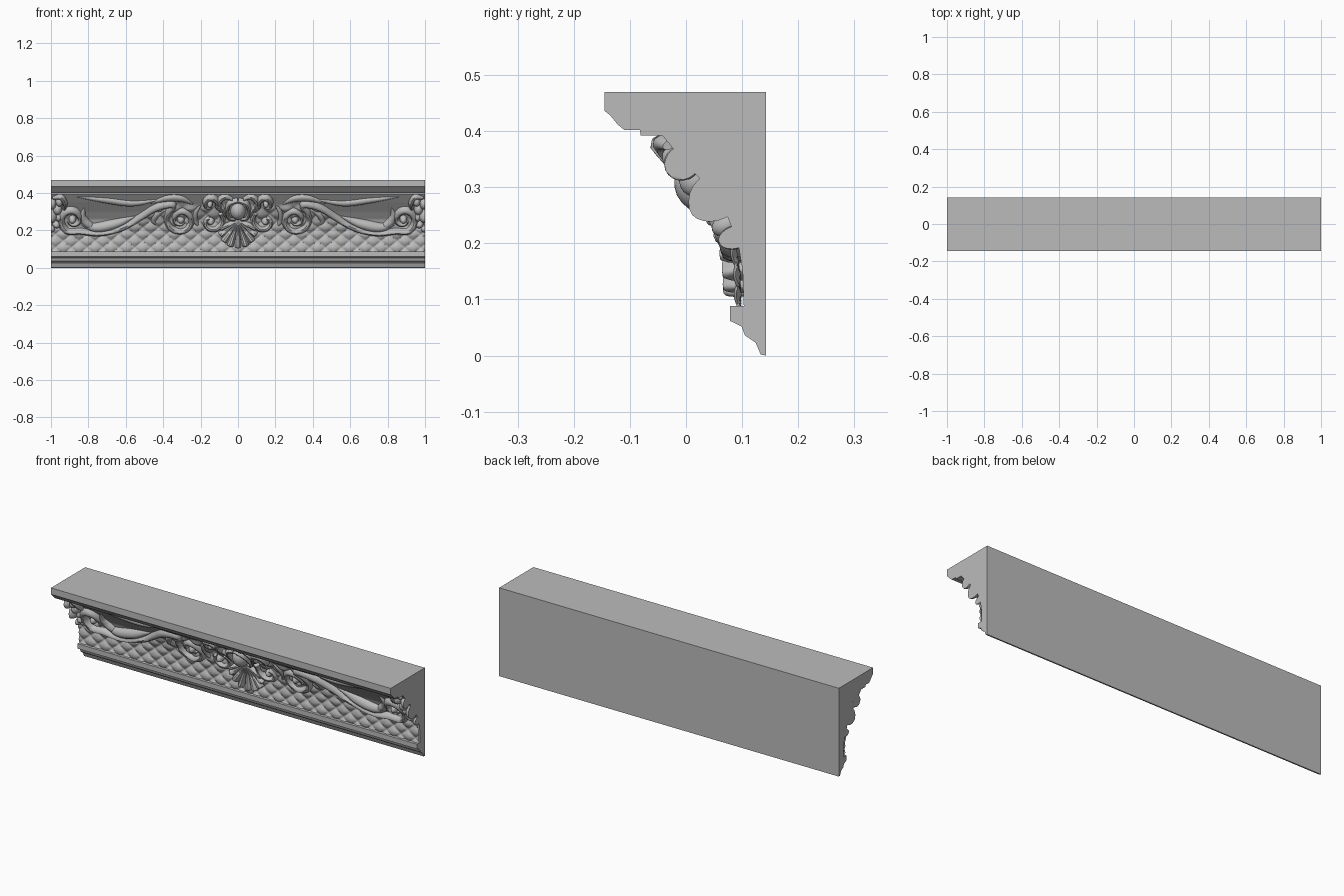
import bpy, bmesh, math
from mathutils import Vector

cube = bpy.data.objects.get("Cube")
if cube:
    bpy.data.objects.remove(cube)

plaster = bpy.data.materials.new("grey plaster")
plaster.use_nodes = True
GREY = (0.5, 0.5, 0.5, 1)
plaster.diffuse_color = GREY
plaster.node_tree.nodes["Principled BSDF"].inputs["Base Color"].default_value = GREY

# Cove section behind the ornament, as (y, z)
COVE = [(0.1, 0.088), (0.098, 0.15), (0.09, 0.2), (0.066, 0.26),
        (0.035, 0.3), (-0.01, 0.35), (-0.045, 0.392)]


def interp(points, t):
    """Smooth curve through points at parameter t in 0..1."""
    s = min(max(t, 0), 0.99999) * (len(points) - 1)
    i, f = int(s), s - int(s)
    a, b, c, d = (Vector(points[min(max(i + k, 0), len(points) - 1)]) for k in (-1, 0, 1, 2))
    return b + (c - a) * (f / 2) + (2 * a - 5 * b + 4 * c - d) * (f * f / 2) \
        + (3 * b - a - 3 * c + d) * (f ** 3 / 2)


def cove_y(z):
    z = min(max(z, COVE[0][1]), COVE[-1][1])
    for (y0, z0), (y1, z1) in zip(COVE, COVE[1:]):
        if z <= z1:
            return y0 + (y1 - y0) * (z - z0) / (z1 - z0)
    return COVE[-1][0]


def on_cove(x, z, h):
    """Place a point at height h above the cove surface."""
    slope = (cove_y(z + 0.03) - cove_y(z - 0.03)) / 0.06
    n = Vector((-1, slope)).normalized()
    return (max(-1, min(1, x)), cove_y(z) + n.x * h, min(z + n.y * h, 0.395))


def finish(name, bm, mirror=False, angle=50):
    bmesh.ops.recalc_face_normals(bm, faces=bm.faces[:])
    mesh = bpy.data.meshes.new(name)
    bm.to_mesh(mesh)
    bm.free()
    mesh.materials.append(plaster)
    ob = bpy.data.objects.new(name, mesh)
    bpy.context.scene.collection.objects.link(ob)
    bpy.ops.object.select_all(action='DESELECT')
    ob.select_set(True)
    bpy.context.view_layer.objects.active = ob
    bpy.ops.object.shade_smooth_by_angle(angle=math.radians(angle))
    if mirror:
        ob.modifiers.new("Mirror", 'MIRROR').use_mirror_merge = False
    return ob


def sweep(bm, path, radii, lift=1.5, steps=60, sides=10, base=0.0):
    """Tapering relief strand following an (x, z) path over the cove."""
    rings = []
    for i in range(steps + 1):
        t = i / steps
        p = interp(path, t)
        d = (interp(path, t + 0.01) - interp(path, t - 0.01)).normalized()
        r = max(interp([(v, 0) for v in radii], t).x, 0.001)
        ring = []
        for k in range(sides):
            a = 2 * math.pi * k / sides
            w = r * math.cos(a)
            ring.append(bm.verts.new(on_cove(p.x - d.y * w, p.y + d.x * w,
                                             base + r * lift * math.sin(a))))
        rings.append(ring)
    for a, b in zip(rings, rings[1:]):
        for k in range(sides):
            j = (k + 1) % sides
            bm.faces.new((a[k], a[j], b[j], b[k]))
    bm.faces.new(rings[0])
    bm.faces.new(rings[-1])


def spiral(cx, cz, r0, r1, a0, a1, n=16):
    pts = []
    for i in range(n + 1):
        t = i / n
        a, r = math.radians(a0 + (a1 - a0) * t), r0 + (r1 - r0) * t
        pts.append((cx + r * math.cos(a), cz + r * math.sin(a)))
    return pts


def boss(bm, x, z, rx, rz, h):
    """Rounded bead sitting on the cove."""
    made = bmesh.ops.create_uvsphere(bm, u_segments=16, v_segments=10, radius=1)
    for v in made["verts"]:
        v.co = on_cove(x + v.co.x * rx, z + v.co.y * rz, v.co.z * h)


# Moulding body: cornice, recessed cove and stepped foot
section = [(0.143, 0), (0.143, 0.47), (-0.145, 0.47), (-0.145, 0.436), (-0.135, 0.428),
           (-0.122, 0.412), (-0.11, 0.402), (-0.082, 0.402), (-0.081, 0.392)]
section += [(y + 0.003, z) for y, z in reversed(COVE)]
section += [(0.078, 0.088), (0.078, 0.062), (0.099, 0.052), (0.105, 0.036),
            (0.124, 0.023), (0.133, 0.002)]
bm = bmesh.new()
end = bm.faces.new([bm.verts.new((-1, y, z)) for y, z in section])
grown = bmesh.ops.extrude_face_region(bm, geom=[end], use_keep_orig=True)
moved = [g for g in grown["geom"] if isinstance(g, bmesh.types.BMVert)]
bmesh.ops.translate(bm, verts=moved, vec=(2, 0, 0))
finish("moulding_body", bm, angle=30)

# Long S scroll path, also the upper edge of the quilting
STEM = [(0.36, 0.345), (0.44, 0.325), (0.52, 0.275), (0.6, 0.225), (0.68, 0.195),
        (0.76, 0.185), (0.84, 0.195)]


def quilt_top(x):
    x = abs(x)
    for (x0, z0), (x1, z1) in zip(STEM, STEM[1:]):
        if x0 <= x <= x1:
            return z0 + (z1 - z0) * (x - x0) / (x1 - x0)
    return 0.34 if x < 0.4 else 0.22


# Quilted cove panel
bm = bmesh.new()
NX, NZ = 440, 64
rows = []
for j in range(NZ + 1):
    z = 0.088 + 0.304 * j / NZ
    row = []
    for i in range(NX + 1):
        x = -1 + 2 * i / NX
        p, q = x / 0.085, z / 0.072
        pad = math.sqrt(abs(math.sin(math.pi * (p + q)) * math.sin(math.pi * (p - q))))
        mask = min(1, max(0, (quilt_top(x) - z) / 0.02))
        row.append(bm.verts.new(on_cove(x, z, 0.014 * pad * mask)))
    rows.append(row)
for a, b in zip(rows, rows[1:]):
    for i in range(NX):
        bm.faces.new((a[i], a[i + 1], b[i + 1], b[i]))
finish("quilted_panel", bm)

# Long S scrolls with a curl at each end
bm = bmesh.new()
inner_curl = spiral(0.305, 0.262, 0.018, 0.082, -500, -300 + 360, 22)
outer_curl = spiral(0.885, 0.262, 0.07, 0.018, -75, 330, 18)
sweep(bm, inner_curl + STEM + outer_curl,
      [0.012, 0.014, 0.016, 0.018, 0.017, 0.017, 0.019, 0.017, 0.015, 0.013], 1.7, 170)
boss(bm, 0.305, 0.262, 0.02, 0.02, 0.034)
boss(bm, 0.885, 0.262, 0.02, 0.02, 0.036)
finish("long_scrolls", bm, True)

# Leaves hugging the scrolls
bm = bmesh.new()
for path, size in (
        ([(0.55, 0.275), (0.66, 0.235), (0.76, 0.215), (0.84, 0.235)], 0.026),
        ([(0.74, 0.2), (0.79, 0.225), (0.83, 0.27), (0.82, 0.32)], 0.02),
        ([(0.38, 0.315), (0.43, 0.29), (0.45, 0.255), (0.42, 0.225)], 0.016),
        ([(0.24, 0.34), (0.3, 0.37), (0.38, 0.372), (0.47, 0.345)], 0.015),
        ([(0.42, 0.365), (0.56, 0.345), (0.7, 0.36), (0.86, 0.38)], 0.013)):
    sweep(bm, path, [0.003, size, size, 0.003], 1.1, 30)
finish("scroll_leaves", bm, True)

# Inner C scrolls beside the shell
bm = bmesh.new()
lower = spiral(0.145, 0.255, 0.016, 0.07, 420, -10 + 150, 16)
upper = spiral(0.15, 0.345, 0.045, 0.012, 200, -120, 12)
sweep(bm, lower, [0.012, 0.014, 0.017, 0.015], 1.9, 80)
sweep(bm, [(0.07, 0.29), (0.085, 0.325)] + upper, [0.012, 0.015, 0.014, 0.01], 2, 70)
sweep(bm, [(0.03, 0.37), (0.07, 0.383), (0.1, 0.36), (0.09, 0.32), (0.06, 0.3)],
      [0.008, 0.014, 0.014, 0.008], 2, 40)
sweep(bm, [(0.2, 0.215), (0.225, 0.25), (0.225, 0.3), (0.2, 0.335)],
      [0.003, 0.013, 0.013, 0.003], 1.5, 30)
boss(bm, 0.145, 0.255, 0.02, 0.02, 0.036)
boss(bm, 0.15, 0.345, 0.015, 0.015, 0.03)
finish("inner_scrolls", bm, True)

# Central shell with fanned ribs, crowned by a bead
bm = bmesh.new()
for k in range(-4, 5):
    a = math.radians(k * 17)
    reach = 0.15 - 0.0028 * k * k
    path = [(math.sin(a) * reach * f, 0.255 - math.cos(a) * reach * f)
            for f in (0.1, 0.4, 0.7, 0.95, 1.0)]
    sweep(bm, path, [0.007, 0.011, 0.016, 0.018, 0.008], 1.9, 26)
finish("centre_shell", bm)

bm = bmesh.new()
boss(bm, 0, 0.305, 0.042, 0.04, 0.05)
for side in (-1, 1):
    sweep(bm, [(side * 0.012, 0.26), (side * 0.045, 0.27), (side * 0.058, 0.31),
               (side * 0.045, 0.35), (0, 0.365)], [0.006, 0.011, 0.012, 0.012, 0.01], 2.4, 36)
finish("shell_crown", bm)

# Half rosettes at the two ends
bm = bmesh.new()
for x, z, r in ((1.0, 0.28, 0.034), (0.965, 0.315, 0.024), (0.96, 0.275, 0.022),
                (0.97, 0.235, 0.022), (0.995, 0.345, 0.024), (0.955, 0.355, 0.02),
                (0.998, 0.21, 0.02)):
    boss(bm, x, z, r, r, r * 1.45)
sweep(bm, [(0.93, 0.31), (0.925, 0.345), (0.945, 0.38), (0.99, 0.375)],
      [0.006, 0.013, 0.013, 0.006], 1.9, 30)
finish("end_rosettes", bm, True)
